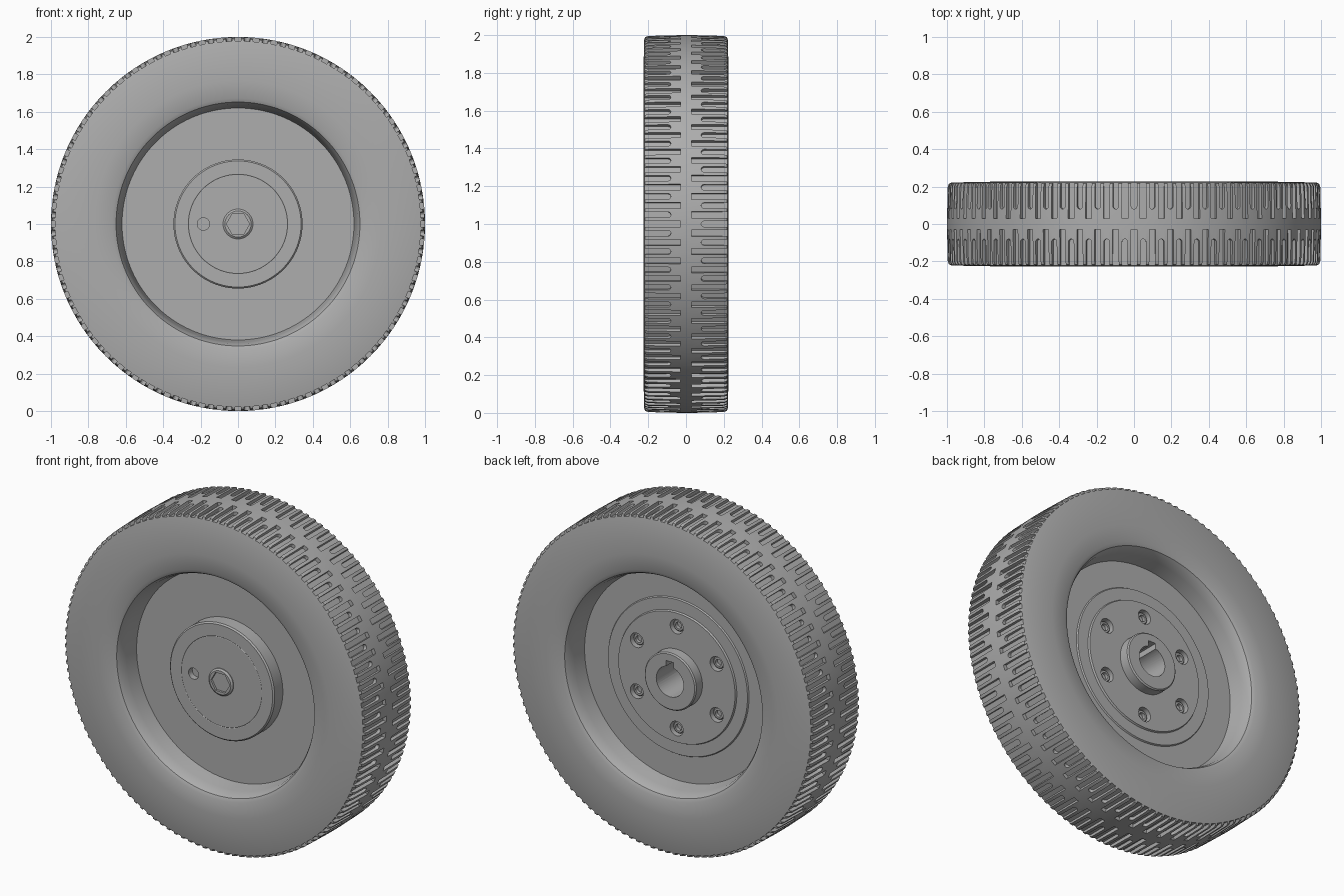
import bpy, bmesh, math
from mathutils import Matrix, Vector

cube = bpy.data.objects.get("Cube")
if cube:
    bpy.data.objects.remove(cube, do_unlink=True)

TAU = math.tau
grey = bpy.data.materials.new("mid grey")
grey.use_nodes = True
COLOUR = (0.42, 0.42, 0.42, 1)
grey.diffuse_color = COLOUR
grey.node_tree.nodes["Principled BSDF"].inputs["Base Color"].default_value = COLOUR


def finish(bm, name, helper=False):
    bmesh.ops.recalc_face_normals(bm, faces=bm.faces)
    mesh = bpy.data.meshes.new(name)
    bm.to_mesh(mesh)
    bm.free()
    mesh.materials.append(grey)
    obj = bpy.data.objects.new(name, mesh)
    bpy.context.collection.objects.link(obj)
    obj.hide_render = helper
    obj.hide_set(helper)
    return obj


def lathe(bm, profile, segments=128, x=0, z=1):
    """Spin a closed (radius, y) outline around an axle parallel to y."""
    rings = []
    for r, y in profile:
        if r == 0:
            rings.append([bm.verts.new((x, y, z))] * segments)
        else:
            rings.append([bm.verts.new((x + r * math.cos(TAU * i / segments), y,
                                        z + r * math.sin(TAU * i / segments)))
                          for i in range(segments)])
    for a, b in zip(rings, rings[1:] + rings[:1]):
        for i in range(segments):
            j = (i + 1) % segments
            corners = list(dict.fromkeys((a[i], a[j], b[j], b[i])))
            if len(corners) > 2:
                bm.faces.new(corners)


def rod(bm, radius, y0, y1, segments=32, x=0, z=1):
    lathe(bm, [(0, y0), (radius, y0), (radius, y1), (0, y1)], segments, x, z)


def slot(bm, angle, side, inner, half, rounded):
    """Radial tread slot, open at the sidewall."""
    steps = 6 if rounded else 1
    outline = [(half, 0.3), (-half, 0.3)]
    for k in range(steps + 1):
        t = math.pi * k / steps
        depth = inner + half * (1 - math.sin(t)) if rounded else inner
        outline.append((-half * math.cos(t), depth))
    turn = Matrix.Rotation(-angle, 3, 'Y')
    loops = [[bm.verts.new(turn @ Vector((r, side * y, w)) + Vector((0, 0, 1)))
              for w, y in outline] for r in (0.978, 1.05)]
    bm.faces.new(loops[0])
    bm.faces.new(loops[1])
    n = len(outline)
    for i in range(n):
        j = (i + 1) % n
        bm.faces.new((loops[0][i], loops[0][j], loops[1][j], loops[1][i]))


def cut(obj, cutter):
    mod = obj.modifiers.new("cut", 'BOOLEAN')
    mod.operation = 'DIFFERENCE'
    mod.solver = 'EXACT'
    mod.object = cutter
    bpy.context.view_layer.objects.active = obj
    bpy.ops.object.modifier_apply(modifier=mod.name)
    bpy.data.objects.remove(cutter, do_unlink=True)


def smooth(obj):
    bpy.ops.object.select_all(action='DESELECT')
    obj.select_set(True)
    bpy.context.view_layer.objects.active = obj
    bpy.ops.object.shade_smooth_by_angle(angle=math.radians(28))


# Tyre with a slightly bulged sidewall, sloped well and rounded lip
half_tyre = [(0.61, 0.06), (0.62, 0.07), (0.632, 0.15), (0.64, 0.19), (0.652, 0.212),
             (0.672, 0.222), (0.765, 0.226), (0.975, 0.222), (0.99, 0.216), (0.996, 0.2),
             (1.0, 0.03)]
bm = bmesh.new()
lathe(bm, half_tyre + [(r, -y) for r, y in reversed(half_tyre)], 192)
tyre = finish(bm, "tyre")

# Tread slots: long square ones alternate with short round-ended ones
COUNT = 64
bm = bmesh.new()
for i in range(COUNT * 2):
    angle = TAU * i / (COUNT * 2)
    for side in (-1, 1):
        if (i % 2 == 0) == (side < 0):
            slot(bm, angle, side, 0.03, 0.016, False)
        else:
            slot(bm, angle, side, 0.08, 0.015, True)
cut(tyre, finish(bm, "tread_cutter", True))

# Wheel web, front cap and stepped rear flange with hub tube
bm = bmesh.new()
lathe(bm, [(0, -0.155), (0.262, -0.155), (0.265, -0.153), (0.268, -0.155), (0.337, -0.155),
           (0.345, -0.147), (0.345, -0.07), (0.63, -0.07), (0.63, 0.07), (0.465, 0.07),
           (0.46, 0.078), (0.39, 0.078), (0.385, 0.088), (0.17, 0.088), (0.17, 0.145),
           (0.163, 0.152), (0, 0.152)])
wheel = finish(bm, "wheel_hub")

# Holes: axle bore, front dowel hole, six countersunk bolt holes
bm = bmesh.new()
rod(bm, 0.09, -0.1, 0.3, 48)
rod(bm, 0.033, -0.3, -0.12, x=-0.185)
bolts = [(0.304 * math.cos(TAU * (k + 0.5) / 6), 1 + 0.304 * math.sin(TAU * (k + 0.5) / 6))
         for k in range(6)]
bolts = [(0.304 * math.sin(TAU * k / 6), 1 + 0.304 * math.cos(TAU * k / 6)) for k in range(6)]
for x, z in bolts:
    rod(bm, 0.043, 0.04, 0.3, x=x, z=z)
cut(wheel, finish(bm, "hole_cutter", True))

# Keyway above the bore
bm = bmesh.new()
bmesh.ops.create_cube(bm, size=1, matrix=Matrix.Translation((0, 0.1, 1.085))
                      @ Matrix.Diagonal((0.05, 0.4, 0.07, 1)))
cut(wheel, finish(bm, "keyway_cutter", True))

# Socket bolts: recessed rear set and the centre bolt on the front
bm = bmesh.new()
for x, z in bolts:
    lathe(bm, [(0, 0.03), (0.036, 0.03), (0.036, 0.065), (0.031, 0.07), (0.02, 0.07),
               (0.02, 0.05), (0, 0.05)], 24, x, z)
rear_bolts = finish(bm, "rear_bolts")
bm = bmesh.new()
lathe(bm, [(0, -0.14), (0.08, -0.14), (0.08, -0.16), (0.07, -0.168), (0, -0.168)], 48)
centre_bolt = finish(bm, "centre_bolt")
bm = bmesh.new()
rod(bm, 0.062, -0.3, -0.15, 6)
cut(centre_bolt, finish(bm, "hex_cutter", True))

for obj in (tyre, wheel, rear_bolts, centre_bolt):
    smooth(obj)
